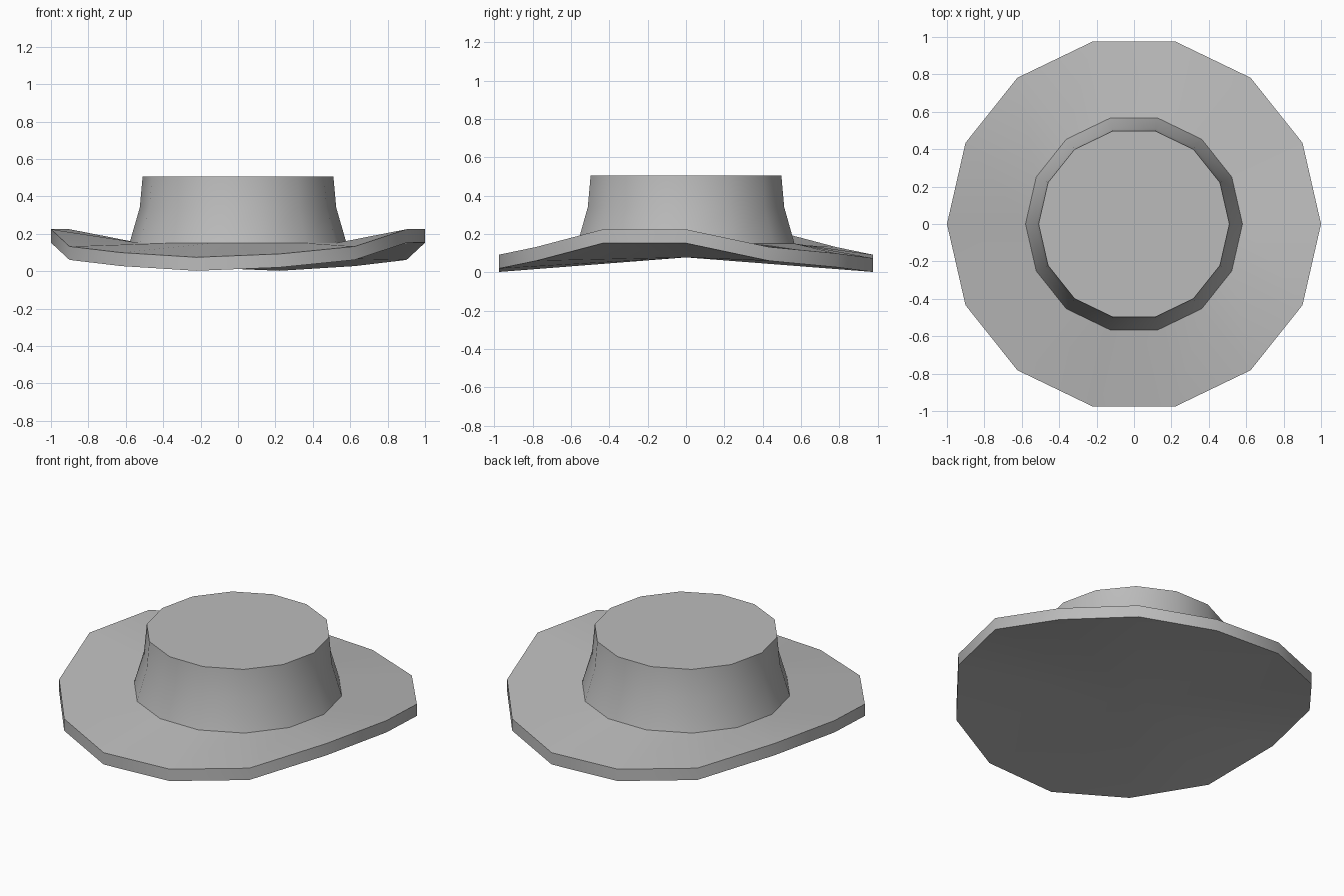
import bpy, bmesh, math

cube = bpy.data.objects.get("Cube")
if cube:
    bpy.data.objects.remove(cube, do_unlink=True)

SIDES = 14
THICK = 0.072

# One felt colour for the whole hat
felt = bpy.data.materials.new("grey_felt")
felt.use_nodes = True
colour = (0.5, 0.5, 0.5, 1.0)
felt.diffuse_color = colour
felt.node_tree.nodes["Principled BSDF"].inputs["Base Color"].default_value = colour


def ring(bm, radius, heights):
    """Ring of vertices; heights repeat around the circle."""
    verts = []
    for i in range(SIDES):
        a = 2 * math.pi * i / SIDES
        verts.append(bm.verts.new((radius * math.cos(a), radius * math.sin(a),
                                   heights[i % len(heights)])))
    return verts


def bridge(bm, low, high):
    for i in range(SIDES):
        j = (i + 1) % SIDES
        bm.faces.new((low[i], low[j], high[j], high[i]))


def finish(bm, name):
    mesh = bpy.data.meshes.new(name)
    bm.to_mesh(mesh)
    bm.free()
    mesh.materials.append(felt)
    obj = bpy.data.objects.new(name, mesh)
    bpy.context.collection.objects.link(obj)
    bpy.ops.object.select_all(action='DESELECT')
    obj.select_set(True)
    bpy.context.view_layer.objects.active = obj
    bpy.ops.object.shade_smooth_by_angle(angle=math.radians(30))
    return obj


# Brim: swept rim heights over half a turn, repeated on the opposite half
rim = [0.152, 0.06, 0.027, 0.002, 0.02, 0.06, 0.152]
bm = bmesh.new()
under = ring(bm, 1.0, rim)
upper = ring(bm, 1.0, [z + THICK for z in rim])
inner = ring(bm, 0.58, [0.15])
centre = bm.verts.new((0, 0, 0.078))
bridge(bm, under, upper)
bridge(bm, upper, inner)
for i in range(SIDES):
    bm.faces.new((under[(i + 1) % SIDES], under[i], centre))
finish(bm, "brim")

# Crown: flared wall with a flat top
bm = bmesh.new()
levels = [ring(bm, r, [z]) for r, z in ((0.58, 0.15), (0.525, 0.34), (0.51, 0.505))]
for low, high in zip(levels, levels[1:]):
    bridge(bm, low, high)
bm.faces.new(levels[-1])
finish(bm, "crown")
